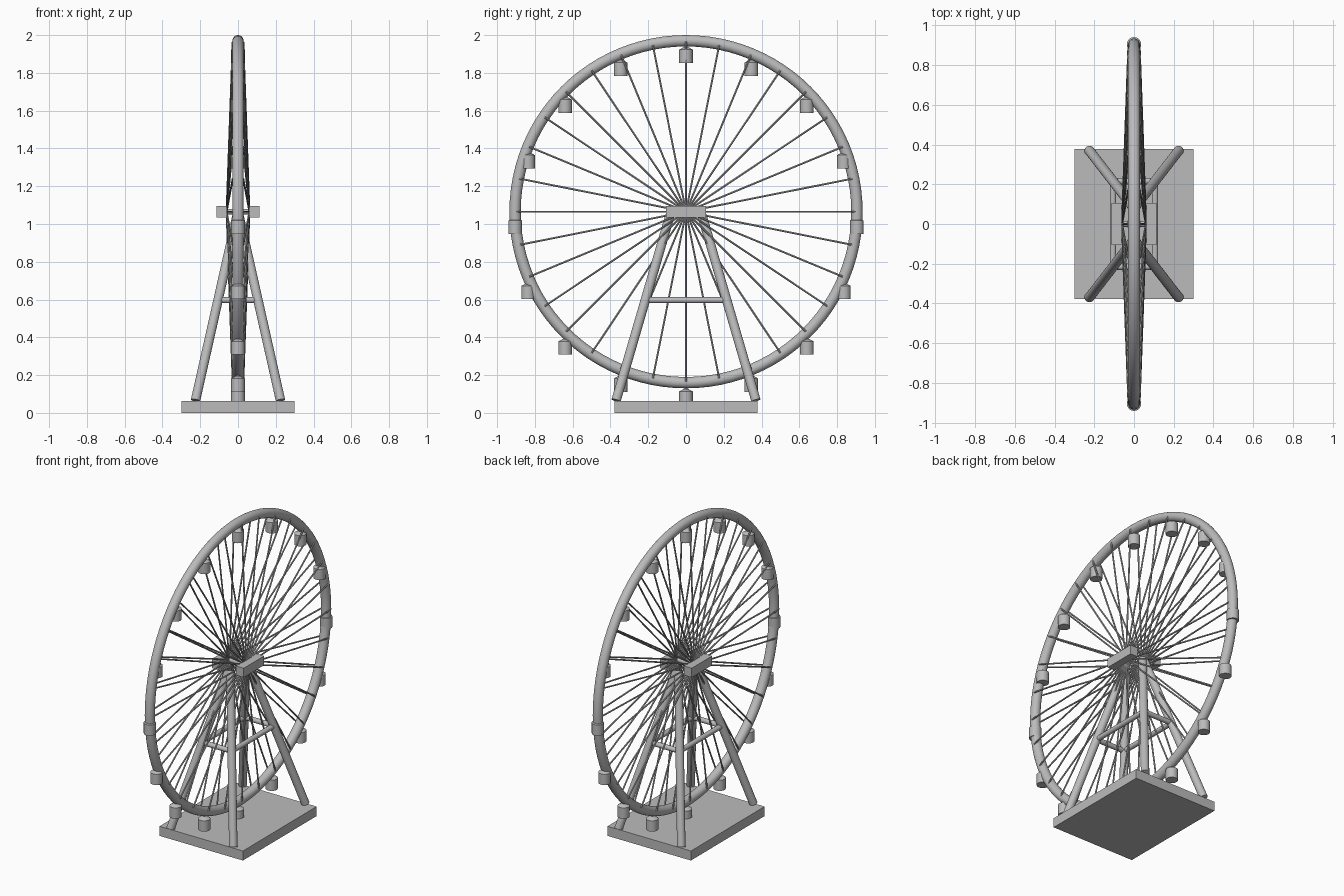
import bpy
import math
from mathutils import Vector

if "Cube" in bpy.data.objects:
    bpy.data.objects.remove(bpy.data.objects["Cube"], do_unlink=True)

grey = bpy.data.materials.new("plain_grey")
grey.use_nodes = True
grey.diffuse_color = (0.5, 0.5, 0.5, 1)
grey.node_tree.nodes["Principled BSDF"].inputs["Base Color"].default_value = (0.5, 0.5, 0.5, 1)

HUB = Vector((0, 0, 1.065))
RIM = 0.905


def finish(name, smooth=True):
    ob = bpy.context.object
    ob.name = name
    ob.data.materials.append(grey)
    if smooth:
        bpy.ops.object.shade_smooth_by_angle(angle=math.radians(40))
    return ob


def box(name, centre, size):
    bpy.ops.mesh.primitive_cube_add(size=1, location=centre)
    bpy.context.object.scale = size
    bpy.ops.object.transform_apply(location=False, rotation=False, scale=True)
    return finish(name, smooth=False)


def rod(name, a, b, radius, sides=16):
    a, b = Vector(a), Vector(b)
    bpy.ops.mesh.primitive_cylinder_add(vertices=sides, radius=radius,
                                        depth=(b - a).length, location=(a + b) / 2)
    bpy.context.object.rotation_euler = (b - a).to_track_quat("Z", "Y").to_euler()
    return finish(name)


def on_wheel(angle, radius, x=0):
    return HUB + Vector((x, radius * math.cos(angle), radius * math.sin(angle)))


# Base and hub bearings
box("base", (0, 0, 0.031), (0.6, 0.756, 0.062))
for side, label in ((1, "left"), (-1, "right")):
    box(f"{label}_bearing", (side * 0.087, 0, 1.065), (0.055, 0.21, 0.06))
rod("axle", (-0.08, 0, 1.065), (0.08, 0, 1.065), 0.015)

# Rim
bpy.ops.mesh.primitive_torus_add(major_segments=96, minor_segments=20, location=HUB,
                                 rotation=(0, math.pi / 2, 0),
                                 major_radius=RIM, minor_radius=0.03)
finish("rim")

# Two layers of spokes, closing in towards the rim
for side, label in ((1, "left"), (-1, "right")):
    for i in range(32):
        a = math.tau * i / 32
        rod(f"{label}_spoke", on_wheel(a, 0.01, side * 0.06),
            on_wheel(a, 0.9, side * 0.028), 0.005, 8)

# Hanging cabins with a small sloped roof and hanger
for i in range(16):
    pivot = on_wheel(math.tau * i / 16, RIM)
    drop = lambda z: pivot + Vector((0, 0, z))
    rod("cabin", drop(-0.117), drop(-0.047), 0.036, 24)
    bpy.ops.mesh.primitive_cone_add(vertices=24, radius1=0.036, radius2=0.012,
                                    depth=0.014, location=drop(-0.04))
    finish("cabin_roof")
    rod("cabin_hanger", drop(-0.04), pivot, 0.008, 10)

# Splayed legs meeting under the hub
foot, top = Vector((0.225, 0.37, 0.066)), Vector((0.005, 0.085, 1.045))
mid = foot.lerp(top, (0.597 - foot.z) / (top.z - foot.z))
for sx in (1, -1):
    for sy in (1, -1):
        flip = Vector((sx, sy, 1))
        rod("leg", foot * flip, top * flip, 0.025, 24)

# Square of braces tying the legs together
for s in (1, -1):
    rod("side_brace", (s * mid.x, -mid.y, mid.z), (s * mid.x, mid.y, mid.z), 0.016)
    rod("cross_brace", (-mid.x, s * mid.y, mid.z), (mid.x, s * mid.y, mid.z), 0.016)
